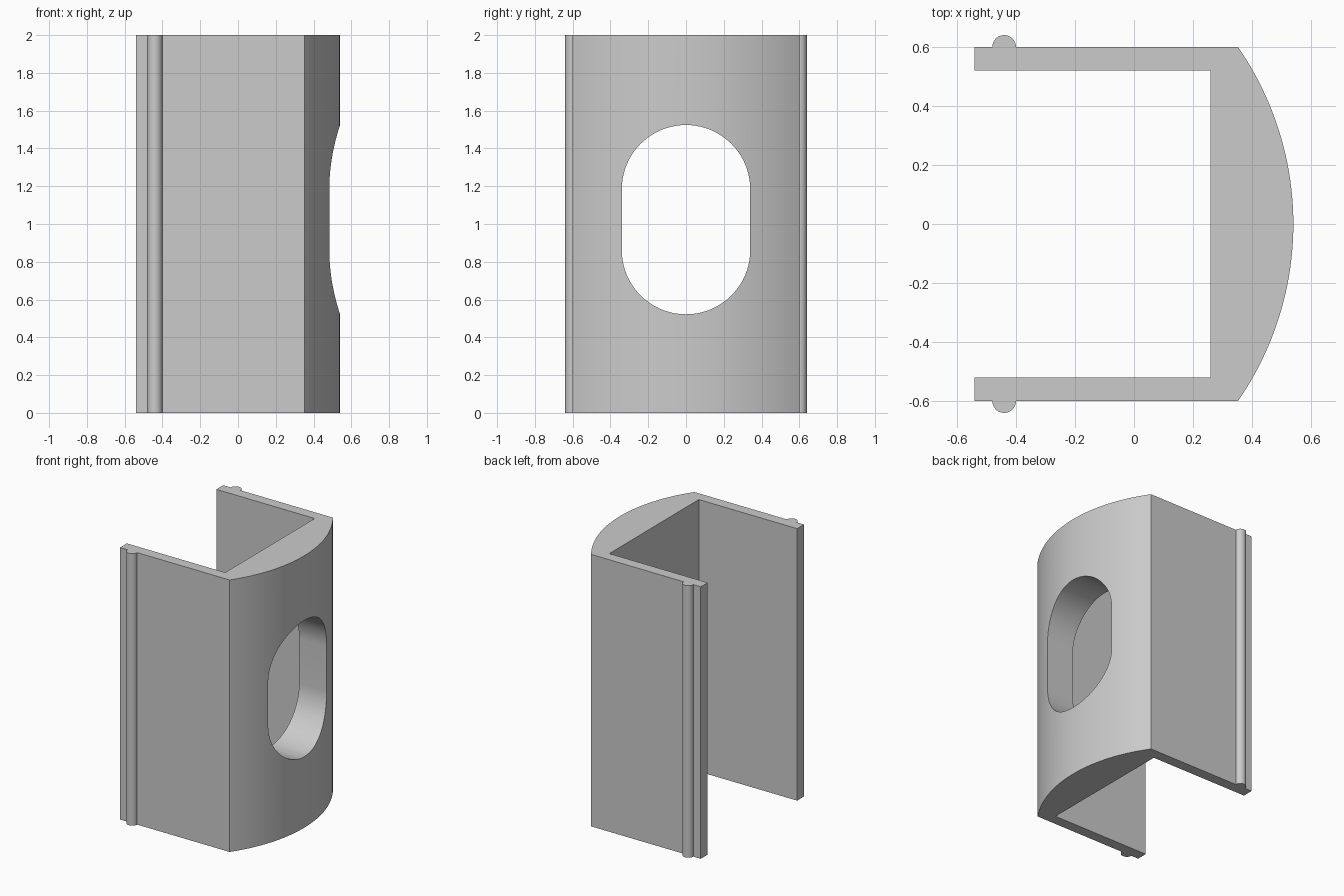
import bpy, bmesh
from math import sin, cos, pi, asin, radians
from mathutils import Vector

cube = bpy.data.objects.get("Cube")
if cube:
    bpy.data.objects.remove(cube, do_unlink=True)

HEIGHT = 2.0
HALF_X, WALL_OUT, WALL_IN = 0.54, 0.60, 0.52
FLOOR_X, CORNER_X = 0.26, 0.352
RIDGE_X, RIDGE_R = -0.44, 0.04
HOLE_R, HOLE_LOW, HOLE_HIGH = 0.34, 0.862, 1.184

grey = bpy.data.materials.new("plain grey")
grey.use_nodes = True
grey.diffuse_color = (0.6, 0.6, 0.6, 1)
grey.node_tree.nodes["Principled BSDF"].inputs["Base Color"].default_value = (0.6, 0.6, 0.6, 1)


def arc(cx, cy, r, start, end, steps):
    """Points along an arc, both ends included."""
    angles = [start + (end - start) * i / steps for i in range(steps + 1)]
    return [(cx + r * cos(a), cy + r * sin(a)) for a in angles]


def prism(name, points, direction):
    """Extrude a closed outline of 3D points along a direction."""
    bm = bmesh.new()
    face = bm.faces.new([bm.verts.new(p) for p in points])
    moved = bmesh.ops.extrude_face_region(bm, geom=[face])["geom"]
    bmesh.ops.translate(bm, vec=Vector(direction),
                        verts=[g for g in moved if isinstance(g, bmesh.types.BMVert)])
    bmesh.ops.recalc_face_normals(bm, faces=bm.faces)
    mesh = bpy.data.meshes.new(name)
    bm.to_mesh(mesh)
    bm.free()
    mesh.materials.append(grey)
    obj = bpy.data.objects.new(name, mesh)
    bpy.context.collection.objects.link(obj)
    return obj


# Back half of the channel outline: wall, ridge and corner, then mirrored
half = [(FLOOR_X, WALL_IN), (-HALF_X, WALL_IN), (-HALF_X, WALL_OUT)]
half += arc(RIDGE_X, WALL_OUT, RIDGE_R, pi, 0, 20)
mirrored = [(x, -y) for x, y in reversed(half)]

# Bowed outer face
sag = HALF_X - CORNER_X
bow_r = (WALL_OUT ** 2 + sag ** 2) / (2 * sag)
spread = asin(WALL_OUT / bow_r)
bow = arc(HALF_X - bow_r, 0, bow_r, spread, -spread, 48)

outline = half + bow + mirrored
channel = prism("channel_body", [(x, y, 0) for x, y in outline], (0, 0, HEIGHT))

# Rounded slot through the bowed face
slot = arc(0, HOLE_HIGH, HOLE_R, 0, pi, 40) + arc(0, HOLE_LOW, HOLE_R, pi, 2 * pi, 40)
cutter = prism("slot_cutter", [(0, y, z) for y, z in slot], (1, 0, 0))
cutter.hide_render = True

cut = channel.modifiers.new("slot", 'BOOLEAN')
cut.operation = 'DIFFERENCE'
cut.solver = 'EXACT'
cut.object = cutter

for o in bpy.context.selected_objects:
    o.select_set(False)
channel.select_set(True)
bpy.context.view_layer.objects.active = channel
bpy.ops.object.modifier_apply(modifier=cut.name)
bpy.data.objects.remove(cutter, do_unlink=True)
bpy.ops.object.shade_smooth_by_angle(angle=radians(30))
